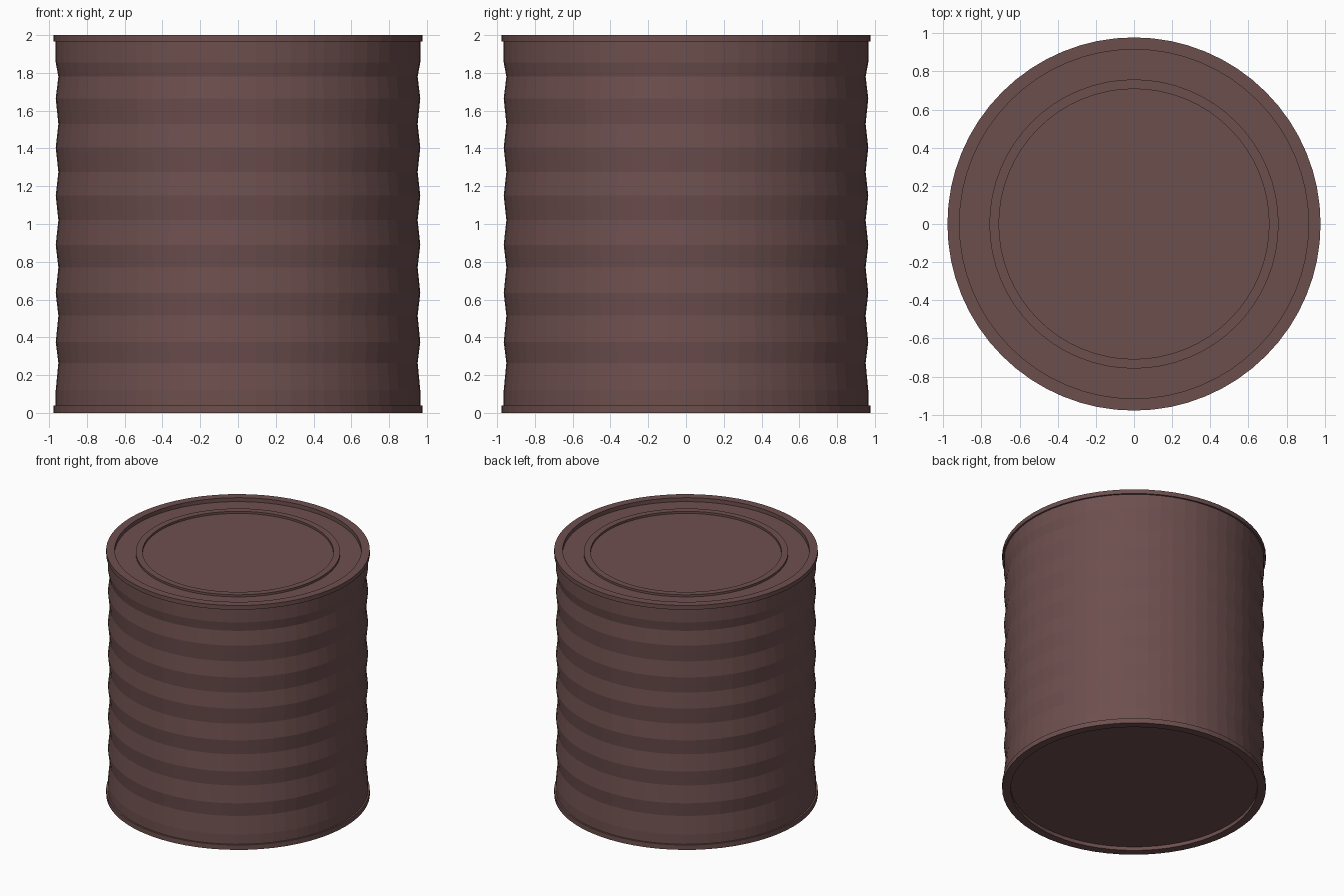
import bpy, bmesh, math

if "Cube" in bpy.data.objects:
    bpy.data.objects.remove(bpy.data.objects["Cube"])

SEGMENTS = 64
R_RIM, R_INNER = 0.978, 0.915
R_OUT, R_IN = 0.965, 0.951

metal = bpy.data.materials.new("dull brown metal")
metal.diffuse_color = (0.152, 0.078, 0.076, 1)
metal.use_nodes = True
metal.node_tree.nodes["Principled BSDF"].inputs["Base Color"].default_value = metal.diffuse_color


def lathe(name, profile):
    """Spin (radius, z) points around the z axis; radius 0 closes to a disc."""
    bm = bmesh.new()
    rings = []
    for r, z in profile:
        if r == 0:
            continue
        rings.append([bm.verts.new((r * math.cos(a), r * math.sin(a), z))
                      for a in (2 * math.pi * i / SEGMENTS for i in range(SEGMENTS))])
    for low, high in zip(rings, rings[1:]):
        for i in range(SEGMENTS):
            j = (i + 1) % SEGMENTS
            bm.faces.new((low[i], low[j], high[j], high[i]))
    # Flat disc closing the centre
    if profile[-1][0] == 0:
        bm.faces.new(rings[-1])
    if profile[0][0] == 0:
        bm.faces.new(rings[0][::-1])
    mesh = bpy.data.meshes.new(name)
    bm.to_mesh(mesh)
    bm.free()
    mesh.materials.append(metal)
    obj = bpy.data.objects.new(name, mesh)
    bpy.context.collection.objects.link(obj)
    return obj


# Ribbed wall: heights alternate between crest and valley
heights = [0.12, 0.265, 0.375, 0.515, 0.635, 0.77, 0.89, 1.02,
           1.15, 1.275, 1.405, 1.53, 1.665, 1.78, 1.855]
wall = [(R_OUT, 0.04)]
wall += [(R_IN if i % 2 else R_OUT, z) for i, z in enumerate(heights)]
wall += [(R_OUT, 1.965)]
lathe("can_wall", wall)

# Top: rim, recessed lid and raised bead
lathe("top_lid", [(R_OUT, 1.965), (R_RIM, 1.965), (R_RIM, 2.0), (R_INNER, 2.0),
                  (R_INNER, 1.968), (0.758, 1.968), (0.758, 1.985),
                  (0.708, 1.985), (0.708, 1.968), (0, 1.968)])

# Bottom: rim and recessed plain base
lathe("bottom_lid", [(0, 0.03), (R_INNER, 0.03), (R_INNER, 0.0),
                     (R_RIM, 0.0), (R_RIM, 0.04), (R_OUT, 0.04)])
